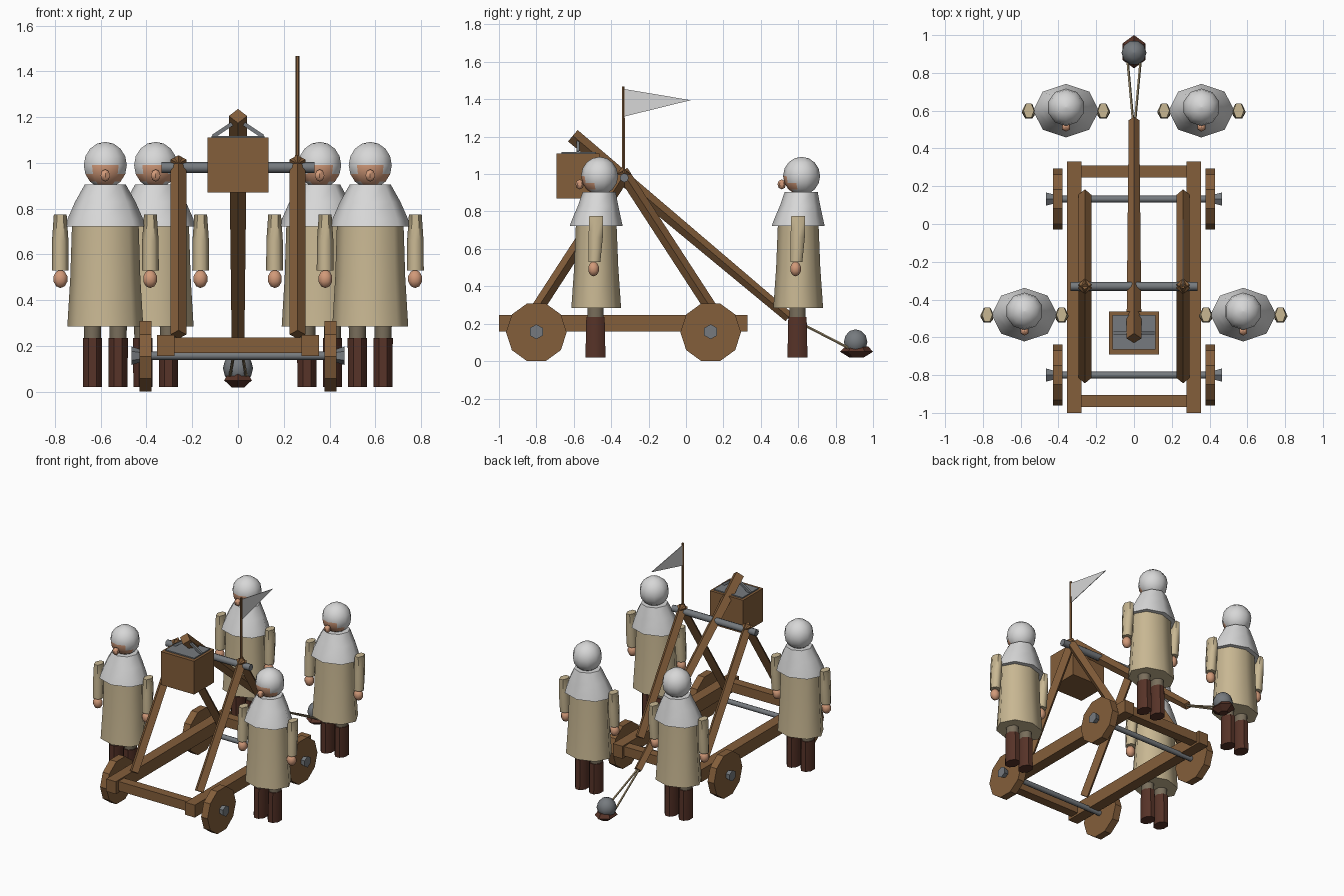
import bpy, bmesh, math
from mathutils import Vector

if "Cube" in bpy.data.objects:
    bpy.data.objects.remove(bpy.data.objects["Cube"])


def material(name, rgb):
    m = bpy.data.materials.new(name)
    m.diffuse_color = (*rgb, 1)
    m.use_nodes = True
    m.node_tree.nodes["Principled BSDF"].inputs["Base Color"].default_value = m.diffuse_color
    return m


WOOD = material("wood", (0.23, 0.112, 0.043))
IRON = material("iron_grey", (0.18, 0.195, 0.21))
CLOTH = material("tan_cloth", (0.58, 0.475, 0.29))
HOOD = material("pale_grey", (0.68, 0.68, 0.68))
SKIN = material("skin", (0.64, 0.32, 0.19))
LEATHER = material("dark_leather", (0.095, 0.033, 0.021))
TROUSER = material("trouser_grey", (0.19, 0.155, 0.105))
ROPE = material("rope", (0.36, 0.28, 0.16))


def finish(name, bm, mats, smooth=None, rule=None):
    """Turn a bmesh into an object; rule(face) may pick a material slot."""
    bmesh.ops.recalc_face_normals(bm, faces=bm.faces)
    if rule:
        for f in bm.faces:
            f.material_index = rule(f)
    me = bpy.data.meshes.new(name)
    bm.to_mesh(me)
    bm.free()
    for m in mats:
        me.materials.append(m)
    ob = bpy.data.objects.new(name, me)
    bpy.context.collection.objects.link(ob)
    if smooth:
        bpy.ops.object.select_all(action='DESELECT')
        ob.select_set(True)
        bpy.context.view_layer.objects.active = ob
        bpy.ops.object.shade_smooth_by_angle(angle=math.radians(smooth))
    return ob


def skin_rings(bm, rings):
    """Bridge successive vertex rings and cap both ends."""
    n = len(rings[0])
    for a, b in zip(rings, rings[1:]):
        for i in range(n):
            j = (i + 1) % n
            bm.faces.new((a[i], a[j], b[j], b[i]))
    bm.faces.new(rings[0])
    bm.faces.new(rings[-1])


def box(name, lo, hi, mat):
    bm = bmesh.new()
    rings = [[bm.verts.new((x, y, z)) for x, y in
              ((lo[0], lo[1]), (hi[0], lo[1]), (hi[0], hi[1]), (lo[0], hi[1]))]
             for z in (lo[2], hi[2])]
    skin_rings(bm, rings)
    return finish(name, bm, [mat])


def rod(name, a, b, r1, r2, n, mat, phase=0.0, smooth=None):
    """Straight, possibly tapered n-sided bar from a to b."""
    a, b = Vector(a), Vector(b)
    d = (b - a).normalized()
    u = Vector((1, 0, 0)) if abs(d.x) < 0.7 else Vector((0, 1, 0))
    v = d.cross(u).normalized()
    u = v.cross(d)
    bm = bmesh.new()
    rings = []
    for p, r in ((a, r1), (b, r2)):
        ring = []
        for i in range(n):
            t = phase + 2 * math.pi * i / n
            ring.append(bm.verts.new(p + r * (math.cos(t) * u + math.sin(t) * v)))
        rings.append(ring)
    skin_rings(bm, rings)
    return finish(name, bm, [mat], smooth)


def lathe(name, c, profile, n, mats, phase=0.0, smooth=None, rule=None):
    """Stack of elliptical rings (rx, ry, z, y shift) about centre c."""
    bm = bmesh.new()
    rings = []
    for rx, ry, z, dy in profile:
        rings.append([bm.verts.new((c[0] + rx * math.cos(phase + 2 * math.pi * i / n),
                                    c[1] + dy + ry * math.sin(phase + 2 * math.pi * i / n),
                                    c[2] + z)) for i in range(n)])
    skin_rings(bm, rings)
    return finish(name, bm, mats, smooth, rule)


def ball(name, c, r, n, rows, mats, phase=0.0, smooth=None, rule=None):
    prof = []
    for k in range(rows + 1):
        t = math.pi * k / rows
        s = max(math.sin(t), 0.002)
        prof.append((r[0] * s, r[1] * s, -r[2] * math.cos(t), 0))
    return lathe(name, c, prof, n, mats, phase, smooth, rule)


# Chassis
for s, side in ((-1, "left"), (1, "right")):
    x0, x1 = sorted((s * 0.278, s * 0.355))
    box(side + "_rail", (x0, -1.0, 0.157), (x1, 0.33, 0.247), WOOD)
box("front_crossbeam", (-0.285, -0.97, 0.17), (0.285, -0.905, 0.238), WOOD)
box("rear_crossbeam", (-0.285, 0.245, 0.17), (0.285, 0.31, 0.238), WOOD)

# Axles, wheels and hub nuts
for y, end in ((-0.8, "front"), (0.132, "rear")):
    rod(end + "_axle", (-0.43, y, 0.157), (0.43, y, 0.157), 0.018, 0.018, 8, IRON, 0, 50)
    for s, side in ((-1, "left"), (1, "right")):
        tag = end + "_" + side
        rod(tag + "_wheel", (s * 0.378, y, 0.154), (s * 0.43, y, 0.154), 0.162, 0.162, 10, WOOD)
        rod(tag + "_hub", (s * 0.425, y, 0.157), (s * 0.465, y, 0.157), 0.028, 0.04, 6, IRON,
            math.pi / 6)

# Supporting A-frames and pivot bar
for s, side in ((-1, "left"), (1, "right")):
    for y, end in ((-0.815, "front"), (0.155, "rear")):
        rod(f"{side}_{end}_strut", (s * 0.26, y, 0.25),
            (s * 0.26, -0.33 + (0.012 if y < 0 else -0.012), 1.015), 0.034, 0.034, 4, WOOD)
rod("pivot_bar", (-0.335, -0.33, 0.98), (0.335, -0.33, 0.98), 0.024, 0.024, 8, IRON, 0, 50)

# Throwing arm
rod("throwing_arm", (0, -0.605, 1.205), (0, 0.55, 0.235), 0.04, 0.028, 4, WOOD)

# Counterweight box with its filling and hanger bars
box("counterweight_box", (-0.133, -0.692, 0.87), (0.133, -0.462, 1.11), WOOD)
box("counterweight_fill", (-0.115, -0.665, 1.1), (0.115, -0.482, 1.118), IRON)
for s, side in ((-1, "left"), (1, "right")):
    rod(side + "_hanger", (s * 0.11, -0.577, 1.115), (s * 0.005, -0.577, 1.185),
        0.012, 0.012, 4, IRON, math.pi / 4)

# Sling ropes, pouch and stone
for s, side in ((-1, "left"), (1, "right")):
    rod(side + "_sling_rope", (s * 0.005, 0.54, 0.24), (s * 0.035, 0.87, 0.07),
        0.007, 0.007, 5, ROPE)
lathe("sling_pouch", (0, 0.912, 0),
      [(0.03, 0.036, 0.018, 0), (0.07, 0.088, 0.05, 0), (0.05, 0.062, 0.078, 0)],
      6, [LEATHER], math.pi / 2)
ball("stone_shot", (0, 0.907, 0.102), (0.066, 0.066, 0.068), 10, 6, [IRON], 0.0, 50)

# Flag and pole
rod("flag_pole", (0.26, -0.335, 0.98), (0.26, -0.335, 1.468), 0.01, 0.008, 6, WOOD)
bm = bmesh.new()
skin_rings(bm, [[bm.verts.new((x, y, z)) for y, z in
                 ((-0.332, 1.455), (0.025, 1.395), (-0.332, 1.307))] for x in (0.258, 0.262)])
finish("flag", bm, [HOOD])


def crewman(tag, px, py):
    # Boots and trousers
    for s, side in ((-1, "left"), (1, "right")):
        c = (px + s * 0.056, py - 0.004, 0)
        lathe(f"{tag}_{side}_boot", c, [(0.045, 0.058, 0.02, 0), (0.046, 0.053, 0.235, 0)],
              8, [LEATHER], math.pi / 8, 50)
        lathe(f"{tag}_{side}_trouser", c, [(0.04, 0.046, 0.22, 0), (0.042, 0.048, 0.33, 0)],
              8, [TROUSER], math.pi / 8, 50)
        # Sleeves and hands
        lathe(f"{tag}_{side}_sleeve", (px + s * 0.197, py, 0),
              [(0.037, 0.037, 0.53, -0.01), (0.036, 0.044, 0.66, -0.003),
               (0.028, 0.043, 0.775, 0.0)], 6, [CLOTH], 0, 65)
        ball(f"{tag}_{side}_hand", (px + s * 0.196, py - 0.014, 0.493),
             (0.034, 0.032, 0.04), 8, 5, [SKIN], math.pi / 8, 50)
    # Robe
    lathe(tag + "_robe", (px, py, 0),
          [(0.166, 0.133, 0.285, 0), (0.153, 0.118, 0.5, 0), (0.145, 0.108, 0.75, 0)],
          8, [CLOTH], 0, 60)
    # Shoulder cape of the hood
    lathe(tag + "_cape", (px, py, 0),
          [(0.174, 0.142, 0.722, 0), (0.165, 0.132, 0.755, 0.002),
           (0.132, 0.108, 0.83, 0.01), (0.09, 0.088, 0.905, 0.016)], 8, [HOOD], 0, 60)
    # Hooded head with an open face at the front
    hy = py + 0.018
    ball(tag + "_head", (px, hy, 0.99), (0.099, 0.099, 0.102), 10, 8, [HOOD, SKIN],
         math.pi / 10 - math.pi / 10 * 2, 50,
         lambda f: int(abs(f.calc_center_median().x - px) < 0.07
                       and f.calc_center_median().y < hy - 0.04
                       and f.calc_center_median().z < 0.995))
    ball(tag + "_nose", (px, hy - 0.106, 0.945), (0.024, 0.023, 0.027), 6, 4, [SKIN],
         math.pi / 6, 50)


# Crew of four standing beside the engine
for tag, px, py in (("front_left_crew", -0.58, -0.48), ("front_right_crew", 0.578, -0.48),
                    ("rear_left_crew", -0.36, 0.6), ("rear_right_crew", 0.357, 0.6)):
    crewman(tag, px, py)
